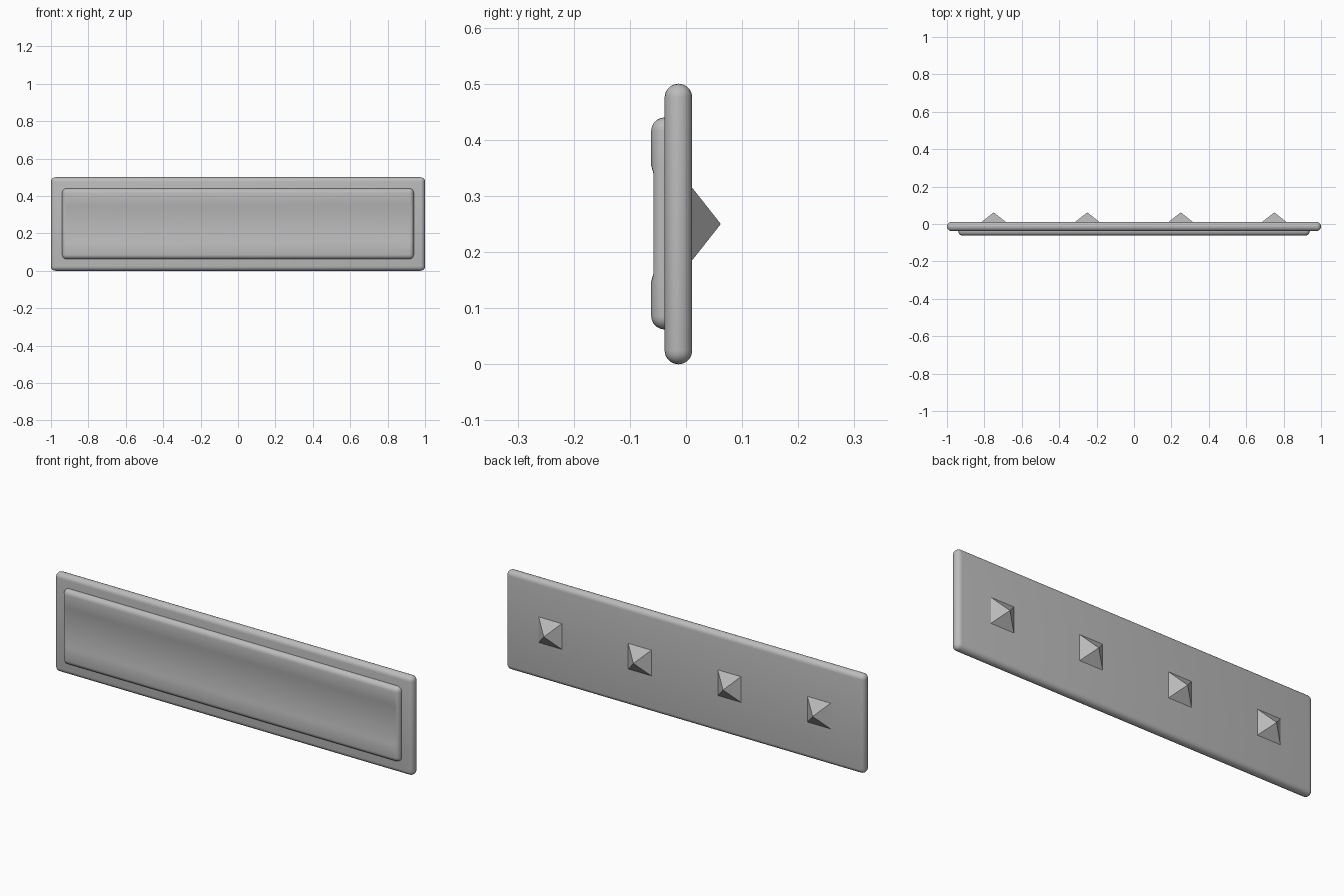
import bpy, bmesh
from mathutils import Matrix, Vector

cube = bpy.data.objects.get("Cube")
if cube:
    bpy.data.objects.remove(cube, do_unlink=True)

grey = bpy.data.materials.new("plain_grey")
grey.use_nodes = True
GREY = (0.5, 0.5, 0.5, 1)
grey.diffuse_color = GREY
grey.node_tree.nodes["Principled BSDF"].inputs["Base Color"].default_value = GREY


def finish(bm, name, smooth):
    bmesh.ops.recalc_face_normals(bm, faces=bm.faces)
    mesh = bpy.data.meshes.new(name)
    bm.to_mesh(mesh)
    bm.free()
    mesh.materials.append(grey)
    obj = bpy.data.objects.new(name, mesh)
    bpy.context.collection.objects.link(obj)
    if smooth:
        bpy.ops.object.select_all(action="DESELECT")
        obj.select_set(True)
        bpy.context.view_layer.objects.active = obj
        bpy.ops.object.shade_smooth_by_angle(angle=0.6)
    return obj


def rounded_box(low, high, radius):
    low, high = Vector(low), Vector(high)
    bm = bmesh.new()
    matrix = Matrix.Translation((low + high) / 2) @ Matrix.Diagonal((*(high - low), 1))
    bmesh.ops.create_cube(bm, size=1, matrix=matrix)
    bmesh.ops.bevel(bm, geom=bm.edges[:], offset=radius, segments=5,
                    profile=0.5, affect="EDGES")
    return bm


# Back plate
finish(rounded_box((-1, -0.038, 0), (1, 0.011, 0.5), 0.024), "back_plate", True)

# Front panel with a shallow full-length channel
panel = rounded_box((-0.94, -0.062, 0.062), (0.94, -0.012, 0.44), 0.024)
for z in (0.148, 0.162, 0.34, 0.354):
    bmesh.ops.bisect_plane(panel, geom=panel.verts[:] + panel.edges[:] + panel.faces[:],
                           plane_co=(0, 0, z), plane_no=(0, 0, 1))
for v in panel.verts:
    if 0.155 < v.co.z < 0.345:
        v.co.y = max(v.co.y, -0.058)
finish(panel, "front_panel", True)

# Row of pyramid studs on the back
for i, x in enumerate((-0.75, -0.25, 0.25, 0.75)):
    bm = bmesh.new()
    half, base_y = 0.066, 0.01
    base = [bm.verts.new((x + sx * half, base_y, 0.25 + sz * half))
            for sx, sz in ((-1, -1), (1, -1), (1, 1), (-1, 1))]
    tip = bm.verts.new((x, 0.062, 0.25))
    bm.faces.new(base)
    for a, b in zip(base, base[1:] + base[:1]):
        bm.faces.new((a, b, tip))
    finish(bm, f"back_stud_{i + 1}", False)
